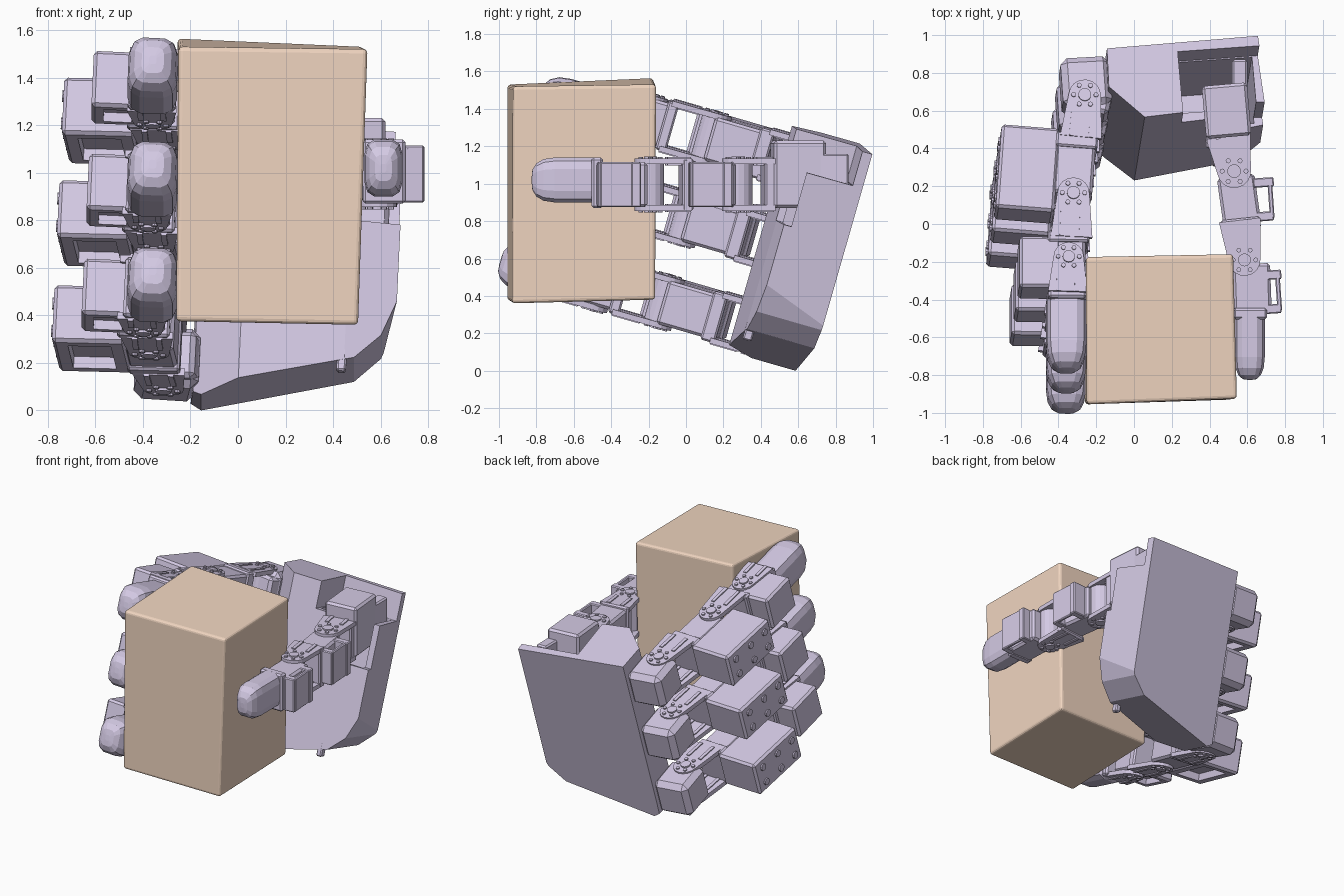
import bpy, bmesh, math
from mathutils import Matrix, Vector

if "Cube" in bpy.data.objects:
    bpy.data.objects.remove(bpy.data.objects["Cube"])

def mat(name, c):
    m = bpy.data.materials.new(name)
    m.diffuse_color = (*c, 1)
    m.use_nodes = True
    m.node_tree.nodes["Principled BSDF"].inputs["Base Color"].default_value = m.diffuse_color
    return m

SHELL = mat("lilac_shell", (0.66, 0.59, 0.78))
TAN = mat("tan_box", (0.88, 0.67, 0.53))
WORLD = Matrix()
# hand frame: leans back, slightly rolled
HAND = Matrix.Translation((0, .65, -.014)) @ Matrix.Rotation(math.radians(-16), 4, 'X') \
    @ Matrix.Rotation(math.radians(2.6), 4, 'Y')

def finish(bm, name, frame=WORLD, material=SHELL):
    bm.transform(frame)
    bmesh.ops.recalc_face_normals(bm, faces=bm.faces)
    me = bpy.data.meshes.new(name)
    bm.to_mesh(me)
    bm.free()
    ob = bpy.data.objects.new(name, me)
    me.materials.append(material)
    bpy.context.collection.objects.link(ob)
    return ob

def block(name, c, size, frame, rot=0, bevel=.015, recess=(), inset=.05, depth=.05):
    """Chamfered box; faces pointing along each recess direction get a sunk panel."""
    bm = bmesh.new()
    bmesh.ops.create_cube(bm, size=1, matrix=Matrix.Diagonal((*size, 1)))
    if bevel:
        bmesh.ops.bevel(bm, geom=bm.edges[:], offset=bevel, segments=1, affect='EDGES')
    bm.normal_update()
    for d in recess:
        f = max(bm.faces, key=lambda f: f.normal.dot(Vector(d)) * f.calc_area())
        bmesh.ops.inset_region(bm, faces=[f], thickness=inset)
        bmesh.ops.inset_region(bm, faces=[f], thickness=.002)
        bmesh.ops.translate(bm, verts=f.verts[:], vec=Vector(d) * -depth)
    T = Matrix.Translation(c) @ Matrix.Rotation(math.radians(rot), 4, 'Z')
    return finish(bm, name, frame @ T)

def prism(bm, pts, z0, z1):
    f = bm.faces.new([bm.verts.new((x, y, z0)) for x, y in pts])
    r = bmesh.ops.extrude_face_region(bm, geom=[f])
    bmesh.ops.translate(bm, verts=[v for v in r["geom"] if isinstance(v, bmesh.types.BMVert)],
                        vec=(0, 0, z1 - z0))

def disc(bm, c, r, h, axis='Z', n=16):
    R = Matrix.Rotation(math.pi / 2, 4, 'Y') if axis == 'X' else Matrix()
    bmesh.ops.create_cone(bm, cap_ends=True, segments=n, radius1=r, radius2=r, depth=h,
                          matrix=Matrix.Translation(c) @ R)

def horn(name, p, q, z, half, r, frame):
    """Yoke: two rounded tapering plates on a joint at p, reaching to q, with bolt ring and ribs."""
    bm = bmesh.new()
    p, q = Vector(p), Vector(q)
    d = (q - p).normalized()
    n = Vector((-d.y, d.x))
    a0 = math.atan2(n.y, n.x)
    arc = [p + r * Vector((math.cos(a0 + math.pi * i / 8), math.sin(a0 + math.pi * i / 8))) for i in range(9)]
    outline = [tuple(v) for v in arc] + [tuple(q - n * r * 1.3), tuple(q + n * r * 1.3)]
    for s in (-1, 1):
        zc = z + s * half
        prism(bm, outline, zc - .015, zc + .015)
        disc(bm, (p.x, p.y, zc + s * .014), r * .4, .022)
        for i in range(6):
            a = i * math.pi / 3
            disc(bm, (p.x + .7 * r * math.cos(a), p.y + .7 * r * math.sin(a), zc + s * .014), r * .15, .02, n=8)
        for k in (-.6, .6):
            a, b, w = p + d * r + n * k * r, q + n * k * r, n * .012
            prism(bm, [tuple(a - w), tuple(a + w), tuple(b + w), tuple(b - w)], zc - .022, zc + .022)
    # joint barrel between plates
    disc(bm, (p.x, p.y, z), r * .85, half * 2)
    finish(bm, name, frame)

def fingertip(name, x, y0, y1, z, hx, hz, frame):
    """Faceted pad: rounded-square rings closing into a blunt dome."""
    bm = bmesh.new()
    rings = []
    L = y1 - y0
    for t, s in ((0, .9), (.05, 1), (.66, 1), (.82, .93), (.93, .74), (.99, .45), (1, .15)):
        ring = []
        for i in range(12):
            a = math.tau * (i + .5) / 12
            c, sn = math.cos(a), math.sin(a)
            ring.append(bm.verts.new((x + hx * s * math.copysign(abs(c) ** .55, c), y0 + L * t,
                                      z + hz * s * math.copysign(abs(sn) ** .55, sn))))
        rings.append(ring)
    for A, B in zip(rings, rings[1:]):
        for i in range(12):
            bm.faces.new((A[i], A[(i + 1) % 12], B[(i + 1) % 12], B[i]))
    bm.faces.new(rings[0])
    bm.faces.new(rings[-1])
    finish(bm, name, frame)

# held box, slightly skewed in the grip
bm = bmesh.new()
bot = [(-.26, -.955, .375), (.505, -.93, .36), (.505, -.165, .38), (-.255, -.18, .395)]
top = [(-.25, -.955, 1.53), (.545, -.925, 1.52), (.525, -.16, 1.53), (-.255, -.175, 1.565)]
b, t = [[bm.verts.new(c) for c in q] for q in (bot, top)]
bm.faces.new(b)
bm.faces.new(t)
for i in range(4):
    j = (i + 1) % 4
    bm.faces.new((b[i], b[j], t[j], t[i]))
bmesh.ops.recalc_face_normals(bm, faces=bm.faces)
bmesh.ops.bevel(bm, geom=bm.edges[:], offset=.018, segments=3, profile=.5, affect='EDGES')
box = finish(bm, "held_box", material=TAN)

# palm shell: extruded outline with sloped bottom and rounded lower corners
bm = bmesh.new()
prism(bm, [(-.2, -.07), (.6, .01), (.65, -.34), (.44, -.385), (0, -.445), (-.19, -.28)], -.06, 1.25)
for co, no in (((-.15, 0, -.01), (.26, 0, -.96)), ((.5, 0, .18), (.71, 0, -.71)),
               ((.59, 0, .27), (.93, 0, -.36)), ((-.15, 0, -.014), (-.5, 0, -.87))):
    g = bm.verts[:] + bm.edges[:] + bm.faces[:]
    bmesh.ops.bisect_plane(bm, geom=g, plane_co=co, plane_no=no, clear_outer=True)
    bmesh.ops.holes_fill(bm, edges=[e for e in bm.edges if e.is_boundary])
palm = finish(bm, "palm_shell", HAND)
# motor bay and stepped wall cut-outs
for c, s, r in (((.395, -.21, .95), (.39, .28, 1.1), 5), ((.56, -.355, 1.31), (.72, .61, .5), 5),
                ((.67, -.45, 1.26), (.5, .3, 1.0), 0)):
    cut = block("palm_cutter", c, s, HAND, rot=r, bevel=0)
    cut.hide_render = True
    cut.hide_set(True)
    m = palm.modifiers.new("bay", 'BOOLEAN')
    m.operation, m.object, m.solver = 'DIFFERENCE', cut, 'EXACT'
# small mounting tab under the palm
block("palm_tab", (.43, -.36, .15), (.04, .05, .1), HAND, bevel=.008)

# three fingers
for k, v in enumerate((1.05, .6, .14)):
    n = f"finger{k + 1}_"
    block(n + "base", (-.305, -.225, v), (.26, .27, .26), HAND, rot=4, bevel=.035)
    block(n + "base_lug", (-.235, -.30, v), (.13, .18, .2), HAND, rot=-12, bevel=.02)
    horn(n + "knuckle_yoke", (-.315, -.31), (-.335, -.54), v, .125, .085, HAND)
    block(n + "knuckle_bracket", (-.355, -.555, v), (.22, .08, .27), HAND, rot=-4, bevel=.01)
    block(n + "lower_link", (-.37, -.71, v), (.21, .27, .24), HAND, rot=-4)
    block(n + "lower_motor", (-.615, -.71, v), (.31, .46, .25), HAND, rot=-4,
          recess=((0, 0, -1),), inset=.07, depth=.05)
    horn(n + "middle_yoke", (-.375, -.85), (-.385, -1.09), v, .125, .085, HAND)
    block(n + "middle_bracket", (-.40, -1.085, v), (.22, .06, .27), HAND, bevel=.01)
    block(n + "upper_link", (-.40, -1.2, v), (.18, .2, .24), HAND)
    block(n + "upper_motor", (-.55, -1.225, v), (.22, .28, .245), HAND,
          recess=((0, 0, -1),), inset=.05, depth=.04)
    horn(n + "upper_yoke", (-.40, -1.20), (-.405, -1.39), v - .005, .125, .08, HAND)
    dx = .045 * (1.05 - v)
    block(n + "tip_socket", (-.405 + dx / 2, -1.38, v - .01), (.2, .08, .26), HAND, bevel=.012)
    fingertip(n + "tip", -.405 + dx, -1.38, -1.785 + .02 * k, v - .03, .106, .128, HAND)
    # motor screws on the outer face
    bm = bmesh.new()
    for y in (-.55, -.71, -.86):
        for z in (-.06, .06):
            disc(bm, (-.77 + (y + .71) * .07, y, v + z), .025, .02, 'X', 10)
    finish(bm, n + "motor_screws", HAND)

# thumb, level with the ground
Z = .995
block("thumb_base_motor", (.49, .6, 1.05), (.24, .28, .36), WORLD, rot=5)
block("thumb_base_bracket", (.56, .76, 1.02), (.08, .22, .28), WORLD, bevel=.01)
block("thumb_base_web", (.495, .44, Z), (.23, .06, .27), WORLD, rot=6, bevel=.01)
horn("thumb_base_yoke", (.53, .28), (.50, .46), Z, .125, .09, WORLD)
block("thumb_lower_link", (.555, .13, Z), (.2, .25, .24), WORLD, rot=8)
horn("thumb_middle_yoke", (.585, -.19), (.56, .02), Z, .125, .085, WORLD)
block("thumb_middle_web", (.565, .0, Z), (.21, .06, .28), WORLD, rot=6, bevel=.01)
block("thumb_upper_link", (.625, -.345, Z), (.2, .27, .24), WORLD, rot=2)
for n, x, y in (("lower", .685, .13), ("upper", .725, -.36)):
    # slotted ear: plates joined around an opening
    for s in (-1, 1):
        block(f"thumb_{n}_ear_end", (x, y + s * .09, Z), (.11, .05, .24), WORLD, rot=4, bevel=.006)
    block(f"thumb_{n}_ear_side", (x + .04, y, Z), (.025, .2, .24), WORLD, rot=4, bevel=.006)
block("thumb_tip_socket", (.615, -.475, Z + .01), (.18, .06, .27), WORLD, bevel=.012)
fingertip("thumb_tip", .612, -.47, -.825, 1.02, .082, .122, WORLD)
